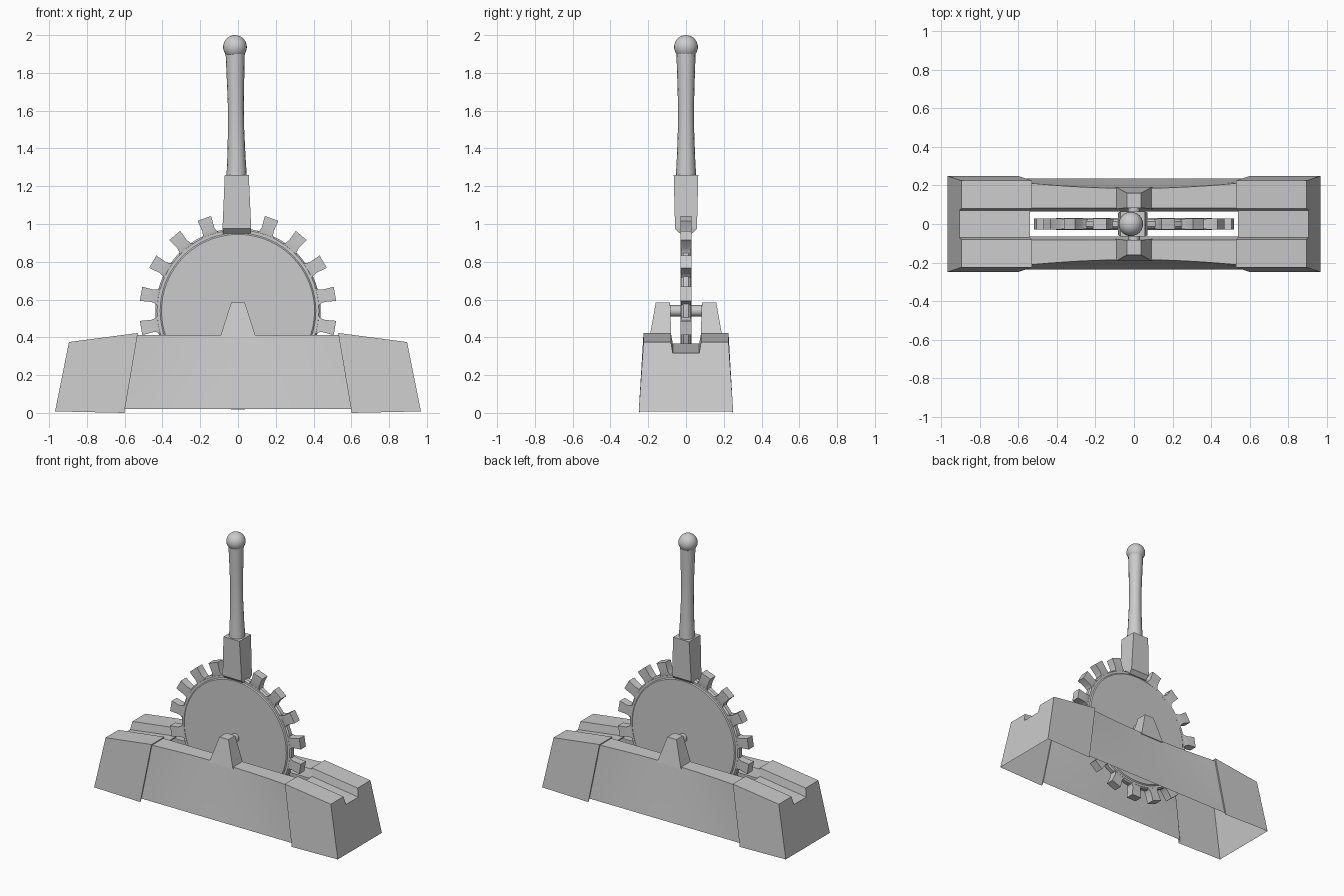
import bpy, bmesh
from math import sin, cos, pi, radians

if "Cube" in bpy.data.objects:
    bpy.data.objects.remove(bpy.data.objects["Cube"])


def loft(name, sections, closed=True, caps=(True, True), smooth=False):
    """Skin a series of equal-length point loops."""
    bm = bmesh.new()
    rows = [[bm.verts.new(p) for p in s] for s in sections]
    n = len(rows[0])
    for a, b in zip(rows, rows[1:]):
        for i in range(n if closed else n - 1):
            j = (i + 1) % n
            bm.faces.new((a[i], a[j], b[j], b[i]))
    for row, cap in ((rows[0], caps[0]), (rows[-1], caps[1])):
        if cap:
            bm.faces.new(row)
    bmesh.ops.recalc_face_normals(bm, faces=bm.faces)
    me = bpy.data.meshes.new(name)
    bm.to_mesh(me)
    bm.free()
    ob = bpy.data.objects.new(name, me)
    bpy.context.collection.objects.link(ob)
    if smooth:
        bpy.ops.object.select_all(action='DESELECT')
        ob.select_set(True)
        bpy.context.view_layer.objects.active = ob
        bpy.ops.object.shade_smooth_by_angle(angle=radians(35))
    return ob


def rect(x0, x1, y0, y1, z):
    return [(x0, y0, z), (x1, y0, z), (x1, y1, z), (x0, y1, z)]


# End blocks: open-bottomed shells with a channel along the top
def block_section(s, xb, slope, zb, top, floor, inset=0.0):
    half = [(.25 - inset, zb), (.225 - inset, top - inset),
            (.08 + inset, top - inset), (.07 + inset, floor - inset)]
    pts = [(-y, z) for y, z in half] + [(y, z) for y, z in reversed(half)]
    return [(s * (xb - slope * z), y, z) for y, z in pts]


for s, side in ((1, "right"), (-1, "left")):
    loft(side + "_end_block", [
        block_section(s, .97, .2, .008, .375, .317),
        block_section(s, .602, .17, 0, .423, .367),
        block_section(s, .606, .17, .012, .423, .367, .015),
    ], closed=False, caps=(True, False))

# Side rails with a waisted upper edge and a short inner lip, plus axle posts
for s, side in ((-1, "front"), (1, "back")):
    stations = []
    for i in range(13):
        t = i / 6 - 1
        prof = [(.236, .02), (.222 - .012 * (1 - t * t), .21),
                (.212 - .027 * (1 - t * t), .412), (.082, .412), (.066, .35)]
        stations.append([(t * (.607 - .17 * z), s * y, z) for y, z in prof])
    loft(side + "_rail", stations, closed=False, caps=(False, False), smooth=True)
    loft(side + "_axle_post", [
        rect(-.095, .095, *sorted((s * .078, s * .193)), .40),
        rect(-.036, .036, *sorted((s * .084, s * .16)), .585)])

# Axle
CZ = .54


def ring_y(r, y, n):
    return [(r * cos(2 * pi * i / n), y, CZ + r * sin(2 * pi * i / n)) for i in range(n)]


loft("axle", [ring_y(.03, y, 16) for y in (-.1, .1)], smooth=True)

# Toothed wheel: disc with a rounded rim
loft("wheel", [ring_y(r, y, 72) for r, y in (
    (.405, -.03), (.412, -.024), (.428, -.024), (.437, -.014),
    (.437, .014), (.428, .024), (.412, .024), (.405, .03))], smooth=True)

# Wheel teeth, flared at the root
for k in range(18):
    a = radians(10 + 20 * k)
    secs = []
    for r, w, d in ((.42, .05, .022), (.438, .038, .025), (.46, .033, .028), (.521, .038, .029)):
        corners = ((-w, -d), (w, -d), (w, d), (-w, d))
        secs.append([(r * cos(a) - u * sin(a), y, CZ + r * sin(a) + u * cos(a))
                     for u, y in corners])
    loft("wheel_tooth", secs, smooth=True)

# Lever socket clamped on the wheel
loft("lever_socket", [
    rect(-.078, .066, -.032, .032, .95),
    rect(-.082, .070, -.058, .058, .975),
    rect(-.070, .057, -.065, .065, 1.26)])

# Lever shaft, slim in the middle
N = 16
loft("lever_shaft", [
    [(-.007 - .012 * (z - 1.25) + r * cos(2 * pi * i / N), r * sin(2 * pi * i / N), z)
     for i in range(N)]
    for z, r in ((1.25, .054), (1.36, .048), (1.5, .043), (1.62, .042),
                 (1.76, .046), (1.91, .051))], smooth=True)

# Ball knob
bpy.ops.mesh.primitive_uv_sphere_add(segments=24, ring_count=14, radius=.063,
                                     location=(-.016, 0, 1.937))
bpy.context.object.name = "lever_knob"
bpy.ops.object.shade_smooth_by_angle(angle=radians(35))
